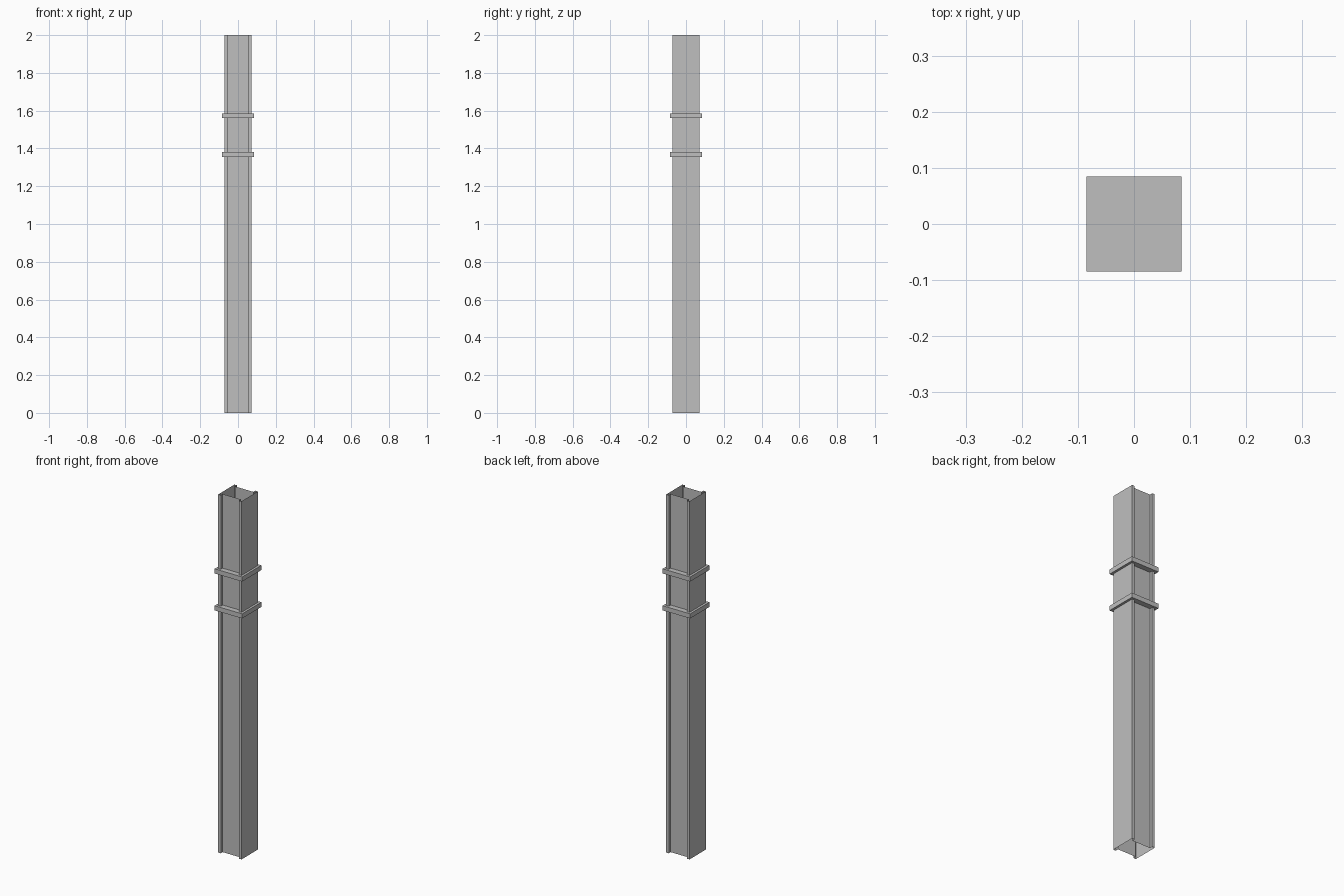
import bpy
import bmesh

cube = bpy.data.objects.get("Cube")
if cube:
    bpy.data.objects.remove(cube, do_unlink=True)

HEIGHT = 2.0
HALF = 0.072      # half width of the column
FLANGE = 0.016    # width of each corner flange
RECESS = 0.017    # depth of the front and back channels
BAND_HALF = 0.085
BAND_THICK = 0.026

steel = bpy.data.materials.new("grey steel")
steel.use_nodes = True
colour = (0.52, 0.52, 0.52, 1)
steel.diffuse_color = colour
steel.node_tree.nodes["Principled BSDF"].inputs["Base Color"].default_value = colour


def add_object(name, bm):
    bmesh.ops.recalc_face_normals(bm, faces=bm.faces)
    mesh = bpy.data.meshes.new(name)
    bm.to_mesh(mesh)
    bm.free()
    mesh.materials.append(steel)
    obj = bpy.data.objects.new(name, mesh)
    bpy.context.collection.objects.link(obj)
    return obj


# Open-ended column: channelled outline swept straight up
inner = HALF - FLANGE
floor = HALF - RECESS
front = [(-HALF, -HALF), (-inner, -HALF), (-inner, -floor),
         (inner, -floor), (inner, -HALF), (HALF, -HALF)]
outline = front + [(-x, -y) for x, y in front]
bm = bmesh.new()
verts = [bm.verts.new((x, y, 0)) for x, y in outline]
edges = [bm.edges.new((verts[i - 1], verts[i])) for i in range(len(verts))]
swept = bmesh.ops.extrude_edge_only(bm, edges=edges)["geom"]
top = [g for g in swept if isinstance(g, bmesh.types.BMVert)]
bmesh.ops.translate(bm, verts=top, vec=(0, 0, HEIGHT))
add_object("column", bm)

# Square collar plates around the column
for name, z in (("lower_collar", 1.367), ("upper_collar", 1.573)):
    bm = bmesh.new()
    bmesh.ops.create_cube(bm, size=1)
    bmesh.ops.scale(bm, verts=bm.verts, vec=(2 * BAND_HALF, 2 * BAND_HALF, BAND_THICK))
    add_object(name, bm).location.z = z
